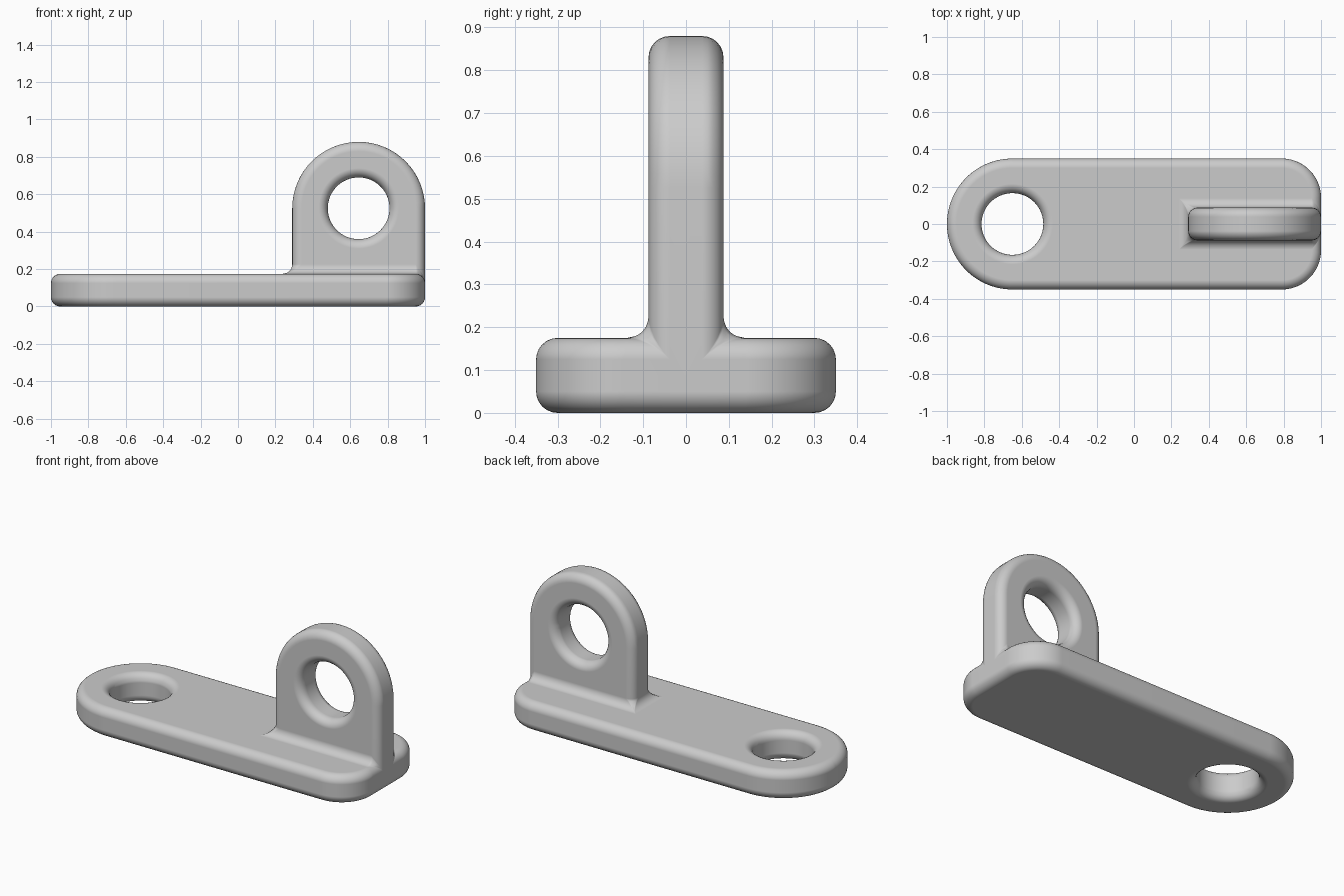
import bpy, bmesh
from math import sin, cos, pi

cube = bpy.data.objects.get("Cube")
if cube:
    bpy.data.objects.remove(cube)

HALF_W, THICK = 0.35, 0.175       # base plate half width and thickness
LUG_X, LUG_Z, LUG_R = 0.645, 0.525, 0.355
LUG_T = 0.0875                    # lug half thickness
HOLE_X, HOLE_R = -0.65, 0.165
CORNER, ROUND = 0.21, 0.05
STEPS = 32


def arc(cx, cy, r, start, end, n=STEPS):
    angles = [start + (end - start) * i / n for i in range(n + 1)]
    return [(cx + r * cos(a), cy + r * sin(a)) for a in angles]


def at_z(points, z):
    return [(a, b, z) for a, b in points]


def at_y(points, y):
    return [(a, y, b) for a, b in points]


bm = bmesh.new()


def face(points):
    return bm.faces.new([bm.verts.new(p) for p in points])


def wall(first, second):
    for i in range(len(first) - 1):
        face([first[i], first[i + 1], second[i + 1], second[i]])


# Back half of the base plate, with its mounting hole
outline = (arc(-1 + HALF_W, 0, HALF_W, pi, pi / 2)
           + arc(1 - CORNER, HALF_W - CORNER, CORNER, pi / 2, 0))
hole = arc(HOLE_X, 0, HOLE_R, 0, pi)
left = LUG_X - LUG_R
right = LUG_X + LUG_R
bottom = face(at_z(outline + [(1, 0)] + hole, 0))
face(at_z(outline + [(1, LUG_T), (left, LUG_T), (left, 0)] + hole, THICK))
wall(at_z(outline, 0), at_z(outline, THICK))
wall(at_z(hole, 0), at_z(hole, THICK))

# Flush end shared by plate and lug
flat = HALF_W - CORNER
face([(1, flat, 0), (1, 0, 0), (1, 0, LUG_Z), (1, LUG_T, LUG_Z),
      (1, LUG_T, THICK), (1, flat, THICK)])

# Back half of the upright lug, with its eye
crown = arc(LUG_X, LUG_Z, LUG_R, pi, 0)
eye_top = arc(LUG_X, LUG_Z, HOLE_R, 0, pi)
eye_low = arc(LUG_X, LUG_Z, HOLE_R, 0, -pi)
face(at_y(crown + eye_top, LUG_T))
face(at_y([(left, LUG_Z), (left, THICK), (right, THICK), (right, LUG_Z)]
          + eye_low, LUG_T))
side = [(left, THICK)] + crown
for strip in (side, eye_top, eye_low):
    wall(at_y(strip, 0), at_y(strip, LUG_T))

# Weld, and turn all faces outward
bmesh.ops.remove_doubles(bm, verts=bm.verts, dist=0.0001)
bmesh.ops.recalc_face_normals(bm, faces=bm.faces)
bm.normal_update()
if bottom.normal.z > 0:
    bmesh.ops.reverse_faces(bm, faces=bm.faces)
for f in bm.faces:
    f.smooth = True

mesh = bpy.data.meshes.new("lug_bracket")
bm.to_mesh(mesh)
bm.free()
bracket = bpy.data.objects.new("lug_bracket", mesh)
bpy.context.collection.objects.link(bracket)

# Mirror to the front half, then round edges and fillet the joint
mirror = bracket.modifiers.new("front_half", 'MIRROR')
mirror.use_axis = (False, True, False)
bevel = bracket.modifiers.new("rounded_edges", 'BEVEL')
bevel.width = ROUND
bevel.segments = 6
bevel.limit_method = 'ANGLE'
bevel.angle_limit = pi / 6
bevel.use_clamp_overlap = False
bevel.harden_normals = True

# Plain grey finish
GREY = (0.6, 0.6, 0.6, 1)
grey = bpy.data.materials.new("plain_grey")
grey.use_nodes = True
grey.diffuse_color = GREY
grey.node_tree.nodes["Principled BSDF"].inputs["Base Color"].default_value = GREY
mesh.materials.append(grey)
